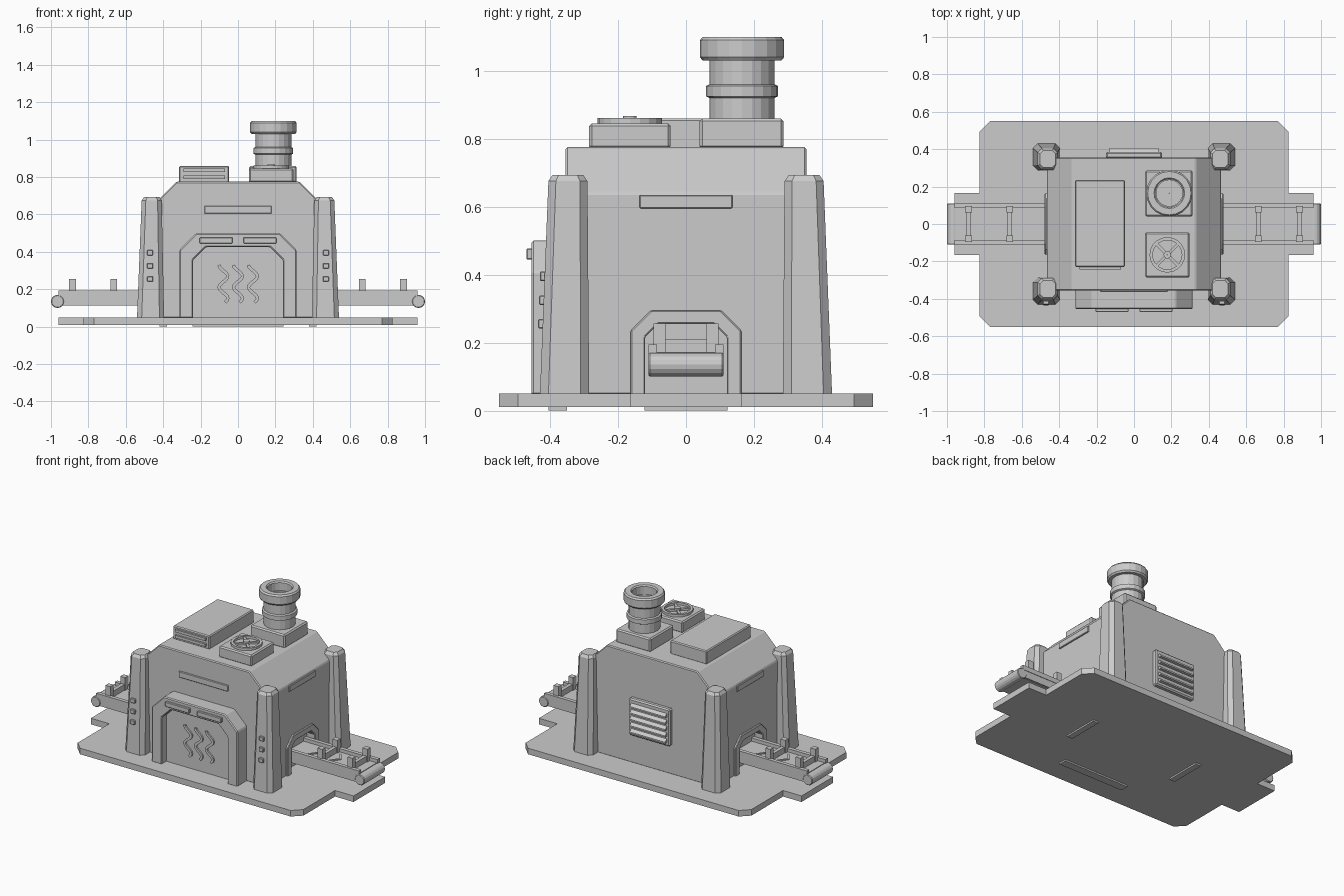
import bpy, bmesh, math
from mathutils import Vector

if "Cube" in bpy.data.objects:
    bpy.data.objects.remove(bpy.data.objects["Cube"])

grey = bpy.data.materials.new("light_grey")
grey.diffuse_color = (0.6, 0.6, 0.6, 1)
grey.use_nodes = True
grey.node_tree.nodes["Principled BSDF"].inputs["Base Color"].default_value = grey.diffuse_color


def finish(name, bm, bevel=0.0, segments=1):
    bmesh.ops.recalc_face_normals(bm, faces=bm.faces)
    me = bpy.data.meshes.new(name)
    bm.to_mesh(me)
    bm.free()
    me.materials.append(grey)
    ob = bpy.data.objects.new(name, me)
    bpy.context.collection.objects.link(ob)
    if bevel:
        m = ob.modifiers.new("bevel", 'BEVEL')
        m.width, m.segments = bevel, segments
        m.limit_method, m.angle_limit = 'ANGLE', math.radians(30)
    return ob


def loft(name, rings, bevel=0.0):
    """Skin between matching 3D rings and cap both ends."""
    bm = bmesh.new()
    vs = [[bm.verts.new(p) for p in r] for r in rings]
    n = len(vs[0])
    for a, b in zip(vs, vs[1:]):
        for i in range(n):
            bm.faces.new((a[i], a[(i + 1) % n], b[(i + 1) % n], b[i]))
    bm.faces.new(vs[0])
    bm.faces.new(vs[-1])
    return finish(name, bm, bevel)


def prism(name, pts, axis, lo, hi, bevel=0.0):
    """Extrude a 2D outline along an axis."""
    put = {'x': lambda a, b, c: (c, a, b), 'y': lambda a, b, c: (a, c, b),
           'z': lambda a, b, c: (a, b, c)}[axis]
    return loft(name, [[put(a, b, c) for a, b in pts] for c in (lo, hi)], bevel)


def box(name, x0, x1, y0, y1, z0, z1, bevel=0.0):
    return prism(name, [(x0, y0), (x1, y0), (x1, y1), (x0, y1)], 'z', z0, z1, bevel)


def lathe(name, prof, cx, cy, n=20):
    """Closed (radius, z) profile turned about a vertical axis."""
    bm = bmesh.new()
    rings = [[bm.verts.new((cx + r * math.cos(2 * math.pi * i / n),
                            cy + r * math.sin(2 * math.pi * i / n), z)) for r, z in prof]
             for i in range(n)]
    k = len(prof)
    for i in range(n):
        a, b = rings[i], rings[(i + 1) % n]
        for j in range(k):
            bm.faces.new((a[j], b[j], b[(j + 1) % k], a[(j + 1) % k]))
    return finish(name, bm)


def arch(hw, top, cut, z0):
    return [(-hw, z0), (-hw, top - cut), (-hw + cut, top),
            (hw - cut, top), (hw, top - cut), (hw, z0)]


def octagon(x0, x1, y0, y1, c):
    return [(x0 + c, y0), (x1 - c, y0), (x1, y0 + c), (x1, y1 - c),
            (x1 - c, y1), (x0 + c, y1), (x0, y1 - c), (x0, y0 + c)]


def ribbon(name, pts, width, axis, lo, hi):
    """Constant-width strip following a 2D path."""
    left, right = [], []
    for i, p in enumerate(pts):
        d = Vector(pts[min(i + 1, len(pts) - 1)]) - Vector(pts[max(i - 1, 0)])
        n = Vector((-d.y, d.x)).normalized() * width / 2
        left.append(tuple(Vector(p) + n))
        right.append(tuple(Vector(p) - n))
    return prism(name, left + right[::-1], axis, lo, hi)


# Base slab with a tongue under each conveyor
quarter = [(0.96, 0.165), (0.825, 0.165), (0.825, 0.495), (0.77, 0.55)]
half = quarter + [(-x, y) for x, y in quarter[::-1]]
prism("base_slab", half + [(-x, -y) for x, y in half], 'z', 0.01, 0.05)

# Main housing with sloped shoulders
housing = prism("housing", [(-0.465, 0.045), (0.465, 0.045), (0.465, 0.64), (0.33, 0.775),
                            (-0.33, 0.775), (-0.465, 0.64)], 'y', -0.355, 0.355, 0.006)

# Tapered corner pillars
for sx in (-1, 1):
    for sy in (-1, 1):
        rings = []
        for x0, x1, y0, y1, c, z in ((0.395, 0.54, 0.285, 0.43, 0.025, 0.045),
                                     (0.408, 0.515, 0.29, 0.405, 0.022, 0.675),
                                     (0.42, 0.503, 0.302, 0.393, 0.018, 0.693)):
            rings.append([(sx * x, sy * y, z) for x, y in octagon(x0, x1, y0, y1, c)])
        loft("corner_pillar", rings)
    # Indicator buttons on the front pillars
    for z, y in ((0.255, -0.421), (0.325, -0.418), (0.395, -0.416)):
        box("pillar_button", sx * 0.47 - 0.016, sx * 0.47 + 0.016,
            y - 0.014, y + 0.02, z - 0.014, z + 0.014, 0.003)

# Front furnace door, surround and heat waves
outer, inner = arch(0.313, 0.5, 0.09, 0.045), arch(0.24, 0.425, 0.068, 0.045)
prism("door_surround", outer + inner[::-1], 'y', -0.455, -0.35, 0.006)
prism("door_panel", arch(0.242, 0.427, 0.068, 0.0), 'y', -0.405, -0.35)
for cx in (-0.078, 0.0, 0.08):
    wave = [(cx + 0.024 * math.sin(i / 18 * 3.4 * math.pi + 0.4), 0.13 + 0.2 * i / 18)
            for i in range(19)]
    ribbon("heat_wave", wave, 0.017, 'y', -0.415, -0.4)
for sx in (-1, 1):
    box("door_plate", sx * 0.117 - 0.088, sx * 0.117 + 0.088, -0.47, -0.45, 0.445, 0.477, 0.003)
box("front_plate", -0.18, 0.18, -0.364, -0.35, 0.605, 0.645, 0.003)

# Rear louvre
box("rear_vent", -0.15, 0.15, 0.35, 0.385, 0.24, 0.485, 0.008)
for i in range(5):
    z = 0.278 + i * 0.042
    prism("rear_slat", [(0.38, z - 0.014), (0.405, z - 0.014), (0.405, z - 0.004),
                        (0.38, z + 0.014)], 'x', -0.13, 0.13)

# Side ports and conveyors
for s in (-1, 1):
    def xbox(name, x0, x1, *rest):
        return box(name, min(s * x0, s * x1), max(s * x0, s * x1), *rest)

    cutter = prism("port_cutter", arch(0.12, 0.255, 0.038, 0.02), 'x', s * 0.41, s * 0.6)
    cutter.hide_render = True
    cutter.hide_viewport = True
    cut = housing.modifiers.new("port", 'BOOLEAN')
    cut.object, cut.operation, cut.solver = cutter, 'DIFFERENCE', 'EXACT'
    prism("port_back", arch(0.122, 0.257, 0.038, 0.0), 'x', s * 0.38, s * 0.42)
    prism("port_frame", arch(0.163, 0.295, 0.06, 0.045) + arch(0.12, 0.255, 0.038, 0.045)[::-1],
          'x', s * 0.455, s * 0.478, 0.004)
    xbox("side_plate", 0.46, 0.474, -0.137, 0.137, 0.595, 0.635, 0.003)

    # Belt with a rounded outer end
    belt = [(s * 0.4, 0.112), (s * 0.4, 0.172), (s * 0.955, 0.172), (s * 0.955, 0.112)]
    prism("conveyor_belt", belt, 'y', -0.1, 0.1)
    roll = [(s * 0.965 + 0.035 * math.cos(i * math.pi / 8),
             0.135 + 0.035 * math.sin(i * math.pi / 8)) for i in range(16)]
    prism("end_roller", roll, 'y', -0.11, 0.11, 0.004)
    for y in (-1, 1):
        xbox("conveyor_rail", 0.4, 0.96, y * 0.0975 - 0.0125, y * 0.0975 + 0.0125, 0.163, 0.194)
        xbox("rail_skirt", 0.4, 0.955, y * 0.1 - 0.007, y * 0.1 + 0.007, 0.115, 0.165)
    # Raised carriers
    for x in (0.665, 0.885):
        xbox("carrier_bar", x - 0.012, x + 0.012, -0.07, 0.07, 0.168, 0.21)
        for y in (-0.078, 0.078):
            xbox("carrier_post", x - 0.018, x + 0.018, y - 0.017, y + 0.017, 0.168, 0.256)
    # Direction chevrons
    for tip in (0.60, 0.68, 0.757):
        prism("chevron", [(s * (tip - 0.055), 0.055), (s * (tip - 0.04), 0.055), (s * tip, 0),
                          (s * (tip - 0.04), -0.055), (s * (tip - 0.055), -0.055),
                          (s * (tip - 0.015), 0)], 'z', 0.168, 0.178)

# Roof cabinet with front louvres
box("roof_cabinet", -0.315, -0.048, -0.23, 0.235, 0.77, 0.86, 0.006)
for z in (0.798, 0.836):
    box("cabinet_slat", -0.292, -0.07, -0.242, -0.225, z - 0.009, z + 0.009)

# Chimney: plinth and hollow stack with ring and cap
box("chimney_plinth", 0.06, 0.313, 0.04, 0.287, 0.77, 0.86, 0.008)
lathe("chimney_stack", [(0.07, 0.9), (0.07, 1.04), (0.096, 1.04), (0.096, 0.96), (0.106, 0.955),
                        (0.106, 0.925), (0.096, 0.92), (0.096, 0.85), (0.001, 0.85),
                        (0.001, 0.9)], 0.189, 0.165)
lathe("chimney_cap", [(0.075, 1.03), (0.116, 1.03), (0.124, 1.04), (0.124, 1.09),
                      (0.116, 1.1), (0.082, 1.1), (0.075, 1.092)], 0.189, 0.165)

# Roof fan: box, rim, hub and crossed blades
fx, fy = 0.178, -0.165
box("fan_box", 0.058, 0.298, -0.285, -0.045, 0.77, 0.845, 0.008)
lathe("fan_rim", [(0.078, 0.84), (0.095, 0.84), (0.095, 0.861), (0.078, 0.861)], fx, fy)
lathe("fan_hub", [(0.001, 0.84), (0.02, 0.84), (0.02, 0.867), (0.001, 0.867)], fx, fy, 12)
for k in range(2):
    a = math.pi / 4 + k * math.pi / 2
    dx, dy = 0.082 * math.cos(a), 0.082 * math.sin(a)
    ribbon("fan_blade", [(fx - dx, fy - dy), (fx + dx, fy + dy)], 0.016, 'z', 0.84, 0.857)
